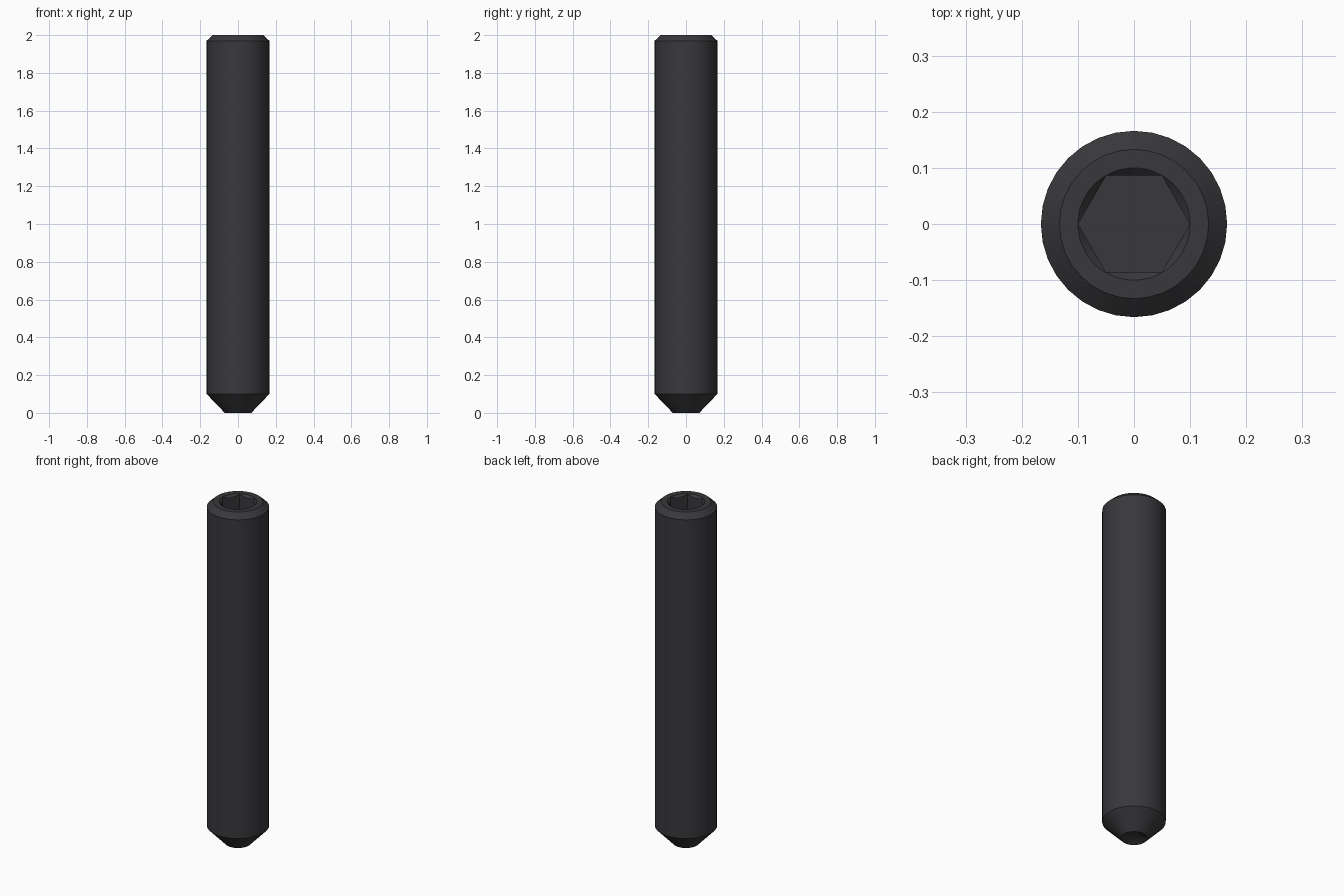
import bpy, bmesh, math

if "Cube" in bpy.data.objects:
    bpy.data.objects.remove(bpy.data.objects["Cube"])

TOP = 2.0
SEG = 32


def lathe(name, profile, segments):
    """Revolve (radius, z) points around z; the ends are closed on the axis."""
    bm = bmesh.new()
    rings = []
    for r, z in profile:
        if r == 0:
            rings.append([bm.verts.new((0, 0, z))])
        else:
            rings.append([bm.verts.new((r * math.cos(2 * math.pi * i / segments),
                                        r * math.sin(2 * math.pi * i / segments), z))
                          for i in range(segments)])
    for a, b in zip(rings, rings[1:]):
        for i in range(segments):
            j = (i + 1) % segments
            quad = [a[i % len(a)], a[j % len(a)], b[j % len(b)], b[i % len(b)]]
            bm.faces.new(list(dict.fromkeys(quad)))
    bmesh.ops.recalc_face_normals(bm, faces=bm.faces)
    mesh = bpy.data.meshes.new(name)
    bm.to_mesh(mesh)
    bm.free()
    obj = bpy.data.objects.new(name, mesh)
    bpy.context.collection.objects.link(obj)
    return obj


# Screw body: conical cup in the point, point taper, shank, top chamfer
body = lathe("set_screw", [(0, 0.04), (0.07, 0), (0.166, 0.1), (0.166, 1.97),
                           (0.133, TOP), (0, TOP)], SEG)

# Hex drive socket and its countersunk mouth
socket = lathe("socket_cutter", [(0, 1.8), (0.0995, 1.8), (0.0995, 2.1), (0, 2.1)], 6)
mouth = lathe("mouth_cutter", [(0, 1.95), (0.05, 1.95), (0.12, 2.02), (0, 2.02)], 48)

bpy.context.view_layer.objects.active = body
body.select_set(True)
for cutter in (socket, mouth):
    cutter.hide_render = True
    mod = body.modifiers.new(cutter.name, 'BOOLEAN')
    mod.operation = 'DIFFERENCE'
    mod.solver = 'EXACT'
    mod.object = cutter
    bpy.ops.object.modifier_apply(modifier=mod.name)
    bpy.data.objects.remove(cutter)

# Dark steel finish
steel = bpy.data.materials.new("dark_steel")
steel.diffuse_color = (0.04, 0.04, 0.045, 1)
steel.use_nodes = True
steel.node_tree.nodes["Principled BSDF"].inputs["Base Color"].default_value = steel.diffuse_color
body.data.materials.clear()
body.data.materials.append(steel)

bpy.ops.object.shade_smooth_by_angle(angle=math.radians(25))
